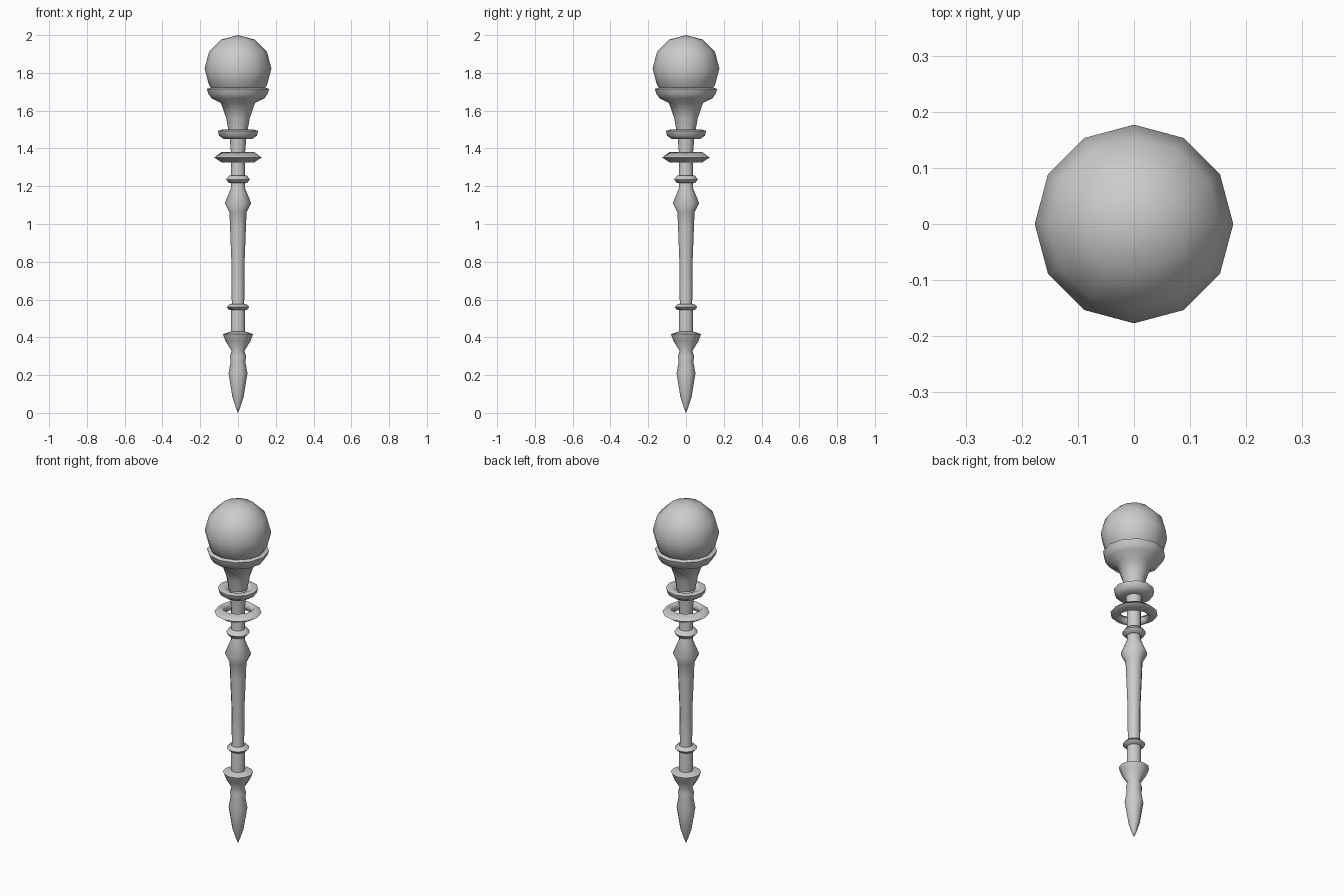
import bpy
import bmesh
import math

SIDES = 12

cube = bpy.data.objects.get("Cube")
if cube:
    bpy.data.objects.remove(cube, do_unlink=True)

# Single plain grey
grey = bpy.data.materials.new("plain grey")
grey.use_nodes = True
grey.diffuse_color = (0.6, 0.6, 0.6, 1)
grey.node_tree.nodes["Principled BSDF"].inputs["Base Color"].default_value = (0.6, 0.6, 0.6, 1)


def finish(name, bm, sharp=60):
    bmesh.ops.recalc_face_normals(bm, faces=bm.faces)
    mesh = bpy.data.meshes.new(name)
    bm.to_mesh(mesh)
    bm.free()
    mesh.materials.append(grey)
    obj = bpy.data.objects.new(name, mesh)
    bpy.context.collection.objects.link(obj)
    bpy.ops.object.select_all(action='DESELECT')
    obj.select_set(True)
    bpy.context.view_layer.objects.active = obj
    bpy.ops.object.shade_smooth_by_angle(angle=math.radians(sharp))
    return obj


def lathe(name, profile, closed=False, sharp=60):
    """Revolve (radius, height) points around z; closed joins last to first."""
    bm = bmesh.new()
    verts = [bm.verts.new((r, 0, z)) for r, z in profile]
    pairs = list(zip(verts, verts[1:]))
    if closed:
        pairs.append((verts[-1], verts[0]))
    edges = [bm.edges.new(p) for p in pairs]
    bmesh.ops.spin(bm, geom=verts + edges, axis=(0, 0, 1), cent=(0, 0, 0),
                   angle=math.tau, steps=SIDES, use_duplicate=False)
    bmesh.ops.remove_doubles(bm, verts=bm.verts, dist=0.0005)
    return finish(name, bm, sharp)


def bead(name, z, radius, half, core=0.036):
    """Small pointed ring sitting on the shaft."""
    return lathe(name, [(core, z - half), (radius * 0.75, z - half), (radius, z),
                        (radius * 0.75, z + half), (core, z + half)], closed=True)


# Orb on top
bm = bmesh.new()
bmesh.ops.create_uvsphere(bm, u_segments=SIDES, v_segments=6, radius=0.177)
bmesh.ops.translate(bm, verts=bm.verts, vec=(0, 0, 1.823))
finish("orb", bm)

# Cup holding the orb
lathe("cup", [(0, 1.49), (0.05, 1.49), (0.062, 1.56), (0.09, 1.64), (0.14, 1.665),
              (0.157, 1.69), (0.165, 1.715), (0.145, 1.722), (0.1, 1.67), (0, 1.66)])

# Collar below the cup and the loose ring
lathe("collar", [(0.035, 1.45), (0.075, 1.45), (0.1, 1.467), (0.107, 1.493),
                 (0.085, 1.5), (0.05, 1.485)], closed=True)
lathe("loose_ring", [(0.085, 1.325), (0.125, 1.352), (0.088, 1.38), (0.07, 1.352)],
      closed=True, sharp=100)

# Shaft with a flared grip
lathe("shaft", [(0, 1.47), (0.045, 1.47), (0.036, 1.36), (0.037, 1.19), (0.07, 1.11),
                (0.045, 1.06), (0.042, 0.98), (0.034, 0.78), (0.033, 0.58),
                (0.038, 0.54), (0.038, 0.41), (0, 0.41)])
bead("upper_bead", 1.236, 0.063, 0.02)
bead("lower_bead", 0.56, 0.06, 0.016)

# Pointed foot
lathe("spike", [(0, 0.43), (0.04, 0.43), (0.08, 0.417), (0.066, 0.38), (0.034, 0.328),
                (0.043, 0.3), (0.039, 0.27), (0.05, 0.21), (0.03, 0.085), (0.012, 0.03), (0, 0)])
